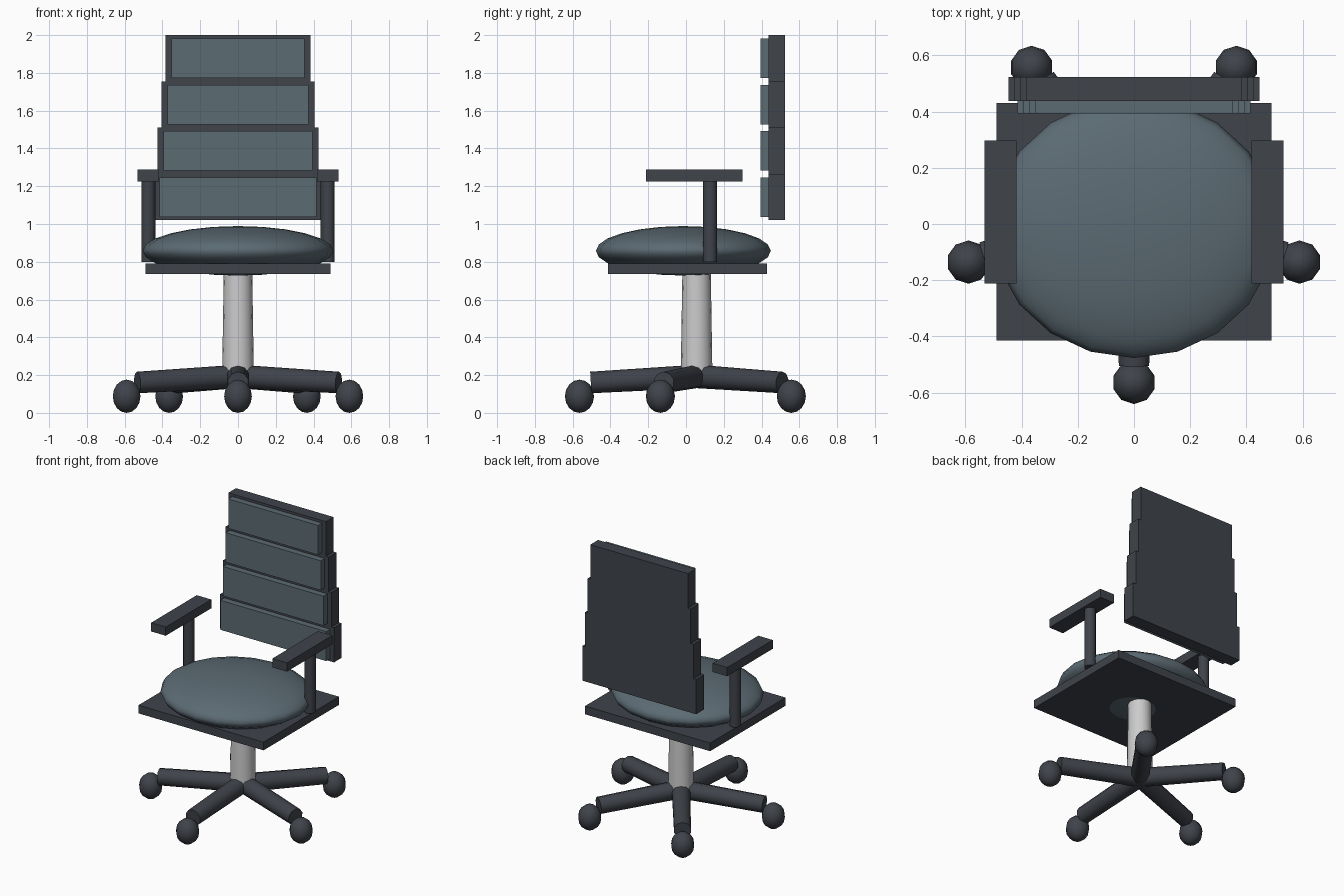
import bpy
import math
from mathutils import Vector

cube = bpy.data.objects.get("Cube")
if cube:
    bpy.data.objects.remove(cube, do_unlink=True)


def material(name, color):
    mat = bpy.data.materials.new(name)
    mat.use_nodes = True
    mat.diffuse_color = (*color, 1)
    mat.node_tree.nodes["Principled BSDF"].inputs["Base Color"].default_value = (*color, 1)
    return mat


FRAME = material("dark frame", (0.05, 0.056, 0.068))
FABRIC = material("blue grey fabric", (0.105, 0.145, 0.17))
METAL = material("light metal", (0.6, 0.6, 0.61))


def finish(name, mat, smooth=False):
    obj = bpy.context.object
    obj.name = name
    obj.data.materials.append(mat)
    if smooth:
        bpy.ops.object.shade_smooth_by_angle(angle=math.radians(50))
    return obj


def box(name, low, high, mat):
    low, high = Vector(low), Vector(high)
    bpy.ops.mesh.primitive_cube_add(size=1, location=(low + high) / 2)
    bpy.context.object.scale = high - low
    return finish(name, mat)


def tube(name, start, end, r1, r2, sides, mat):
    start, end = Vector(start), Vector(end)
    axis = end - start
    bpy.ops.mesh.primitive_cone_add(vertices=sides, radius1=r1, radius2=r2,
                                    depth=axis.length, location=(start + end) / 2)
    bpy.context.object.rotation_euler = axis.to_track_quat("Z", "Y").to_euler()
    return finish(name, mat, True)


def ellipsoid(name, center, radii, segments, rings, mat):
    bpy.ops.mesh.primitive_uv_sphere_add(segments=segments, ring_count=rings,
                                         radius=1, location=center)
    bpy.context.object.scale = radii
    return finish(name, mat, True)


# Star base: five sloping legs with a ball caster at each tip
HUB_Y = 0.056
for i in range(5):
    a = math.radians(-90 + 72 * i)
    c, s = math.cos(a), math.sin(a)
    tube(f"base_leg_{i + 1}", (0, HUB_Y, 0.193), (0.56 * c, HUB_Y + 0.56 * s, 0.161),
         0.062, 0.057, 10, FRAME)
    ellipsoid(f"caster_{i + 1}", (0.62 * c, HUB_Y + 0.62 * s, 0.088),
              (0.077, 0.077, 0.088), 10, 8, FRAME)

# Column
tube("column", (0, HUB_Y, 0.2), (0, HUB_Y, 0.76), 0.084, 0.075, 16, METAL)

# Seat
box("seat_plate", (-0.49, -0.414, 0.734), (0.49, 0.43, 0.792), FRAME)
ellipsoid("seat_cushion", (0, -0.014, 0.858), (0.505, 0.463, 0.131), 20, 12, FABRIC)

# Armrests
for side, x in (("left", 0.475), ("right", -0.475)):
    tube(f"{side}_arm_post", (x, 0.128, 0.8), (x, 0.128, 1.24), 0.037, 0.037, 12, FRAME)
    box(f"{side}_arm_pad", (x - 0.057, -0.212, 1.226), (x + 0.057, 0.298, 1.288), FRAME)

# Backrest: four stepped slats, each with a padded front
for i in range(4):
    z = 1.02 + 0.245 * i
    w = 0.446 - 0.021 * i
    box(f"back_slat_{i + 1}", (-w, 0.438, z), (w, 0.524, z + 0.245), FRAME)
    p = w - 0.031
    box(f"back_pad_{i + 1}", (-p, 0.394, z + 0.018), (p, 0.44, z + 0.227), FABRIC)
